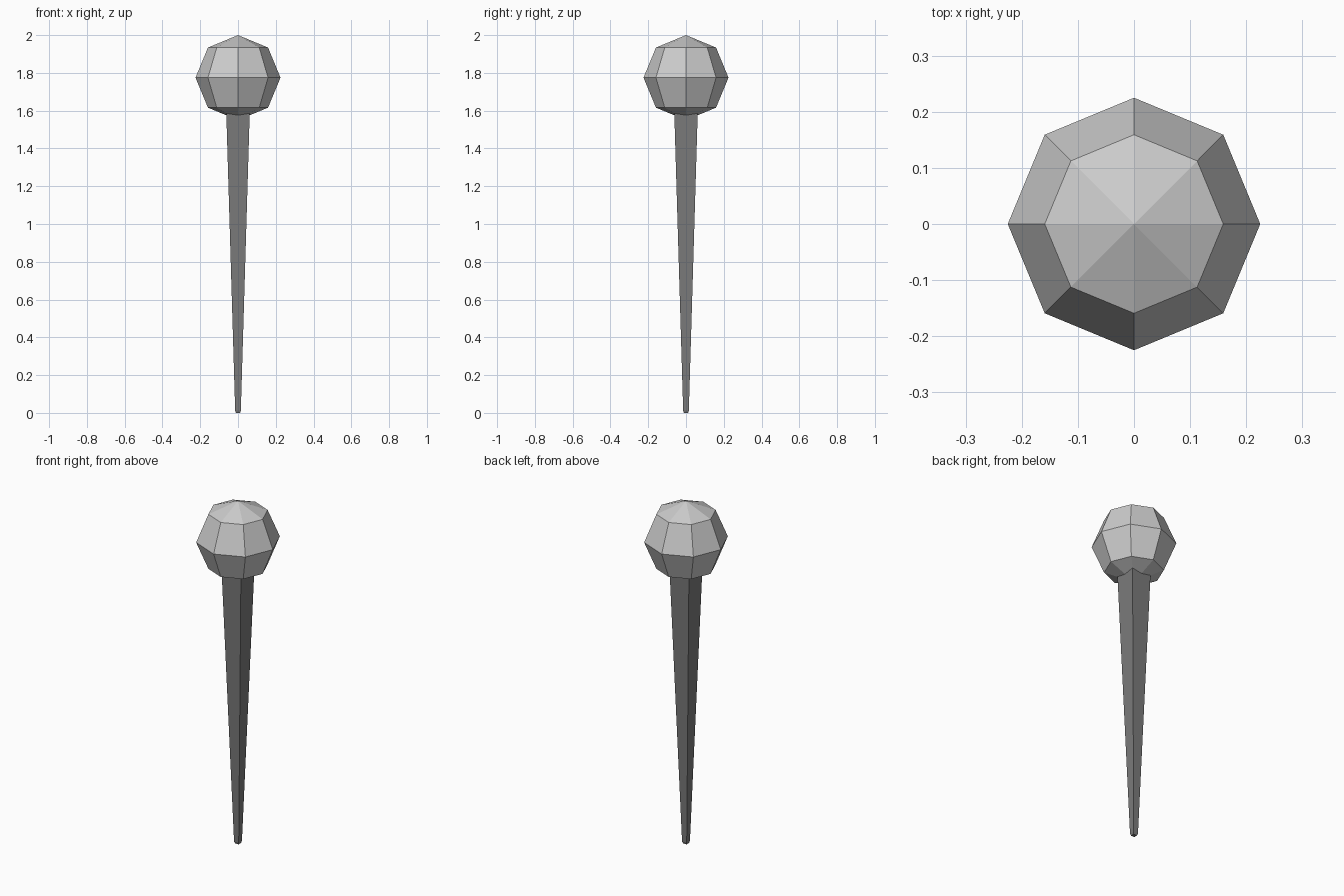
import bpy
import bmesh
import math

cube = bpy.data.objects.get("Cube")
if cube:
    bpy.data.objects.remove(cube, do_unlink=True)


def material(name, grey):
    mat = bpy.data.materials.new(name)
    mat.use_nodes = True
    colour = (grey, grey, grey, 1)
    mat.diffuse_color = colour
    mat.node_tree.nodes["Principled BSDF"].inputs["Base Color"].default_value = colour
    return mat


def add_object(name, bm, mat):
    mesh = bpy.data.meshes.new(name)
    bmesh.ops.recalc_face_normals(bm, faces=bm.faces)
    bm.to_mesh(mesh)
    bm.free()
    mesh.materials.append(mat)
    obj = bpy.data.objects.new(name, mesh)
    bpy.context.collection.objects.link(obj)
    return obj


# Faceted ball head
RADIUS = 0.225
bm = bmesh.new()
bmesh.ops.create_uvsphere(bm, u_segments=8, v_segments=4, radius=RADIUS)
head = add_object("ball_head", bm, material("light grey", 0.6))
head.location.z = 2 - RADIUS

# Square tapered shaft with a small chamfered tip: (half width, height)
profile = [(0.011, 0), (0.015, 0.012), (0.063, 1.62)]
bm = bmesh.new()
rings = []
for half, z in profile:
    r = half * math.sqrt(2)
    angles = [math.pi / 4 + i * math.pi / 2 for i in range(4)]
    rings.append([bm.verts.new((r * math.cos(a), r * math.sin(a), z)) for a in angles])
for low, high in zip(rings, rings[1:]):
    for i in range(4):
        j = (i + 1) % 4
        bm.faces.new((low[i], low[j], high[j], high[i]))
bm.faces.new(rings[0])
bm.faces.new(rings[-1])
add_object("tapered_shaft", bm, material("dark grey", 0.2))
